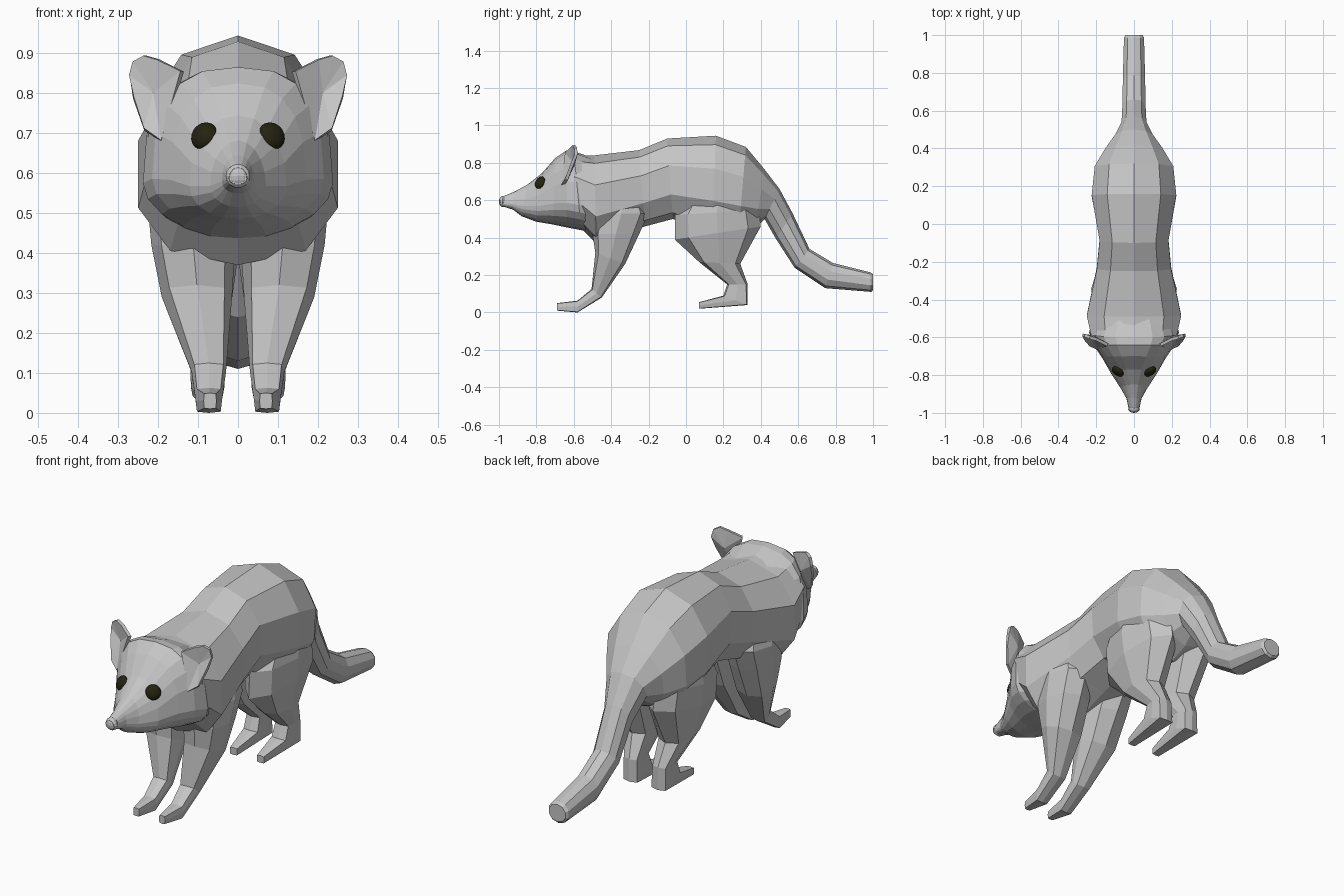
import bpy, bmesh, math
from mathutils import Vector, Matrix
from mathutils.bvhtree import BVHTree


def material(name, rgb):
    m = bpy.data.materials.new(name)
    m.diffuse_color = (*rgb, 1)
    return m


FUR = material("grey fur", (0.56, 0.56, 0.56))
DARK = material("dark eye", (0.018, 0.016, 0.005))


def finish(name, bm, mat, mirror=False):
    bmesh.ops.recalc_face_normals(bm, faces=bm.faces)
    me = bpy.data.meshes.new(name)
    bm.to_mesh(me)
    bm.free()
    me.materials.append(mat)
    ob = bpy.data.objects.new(name, me)
    bpy.context.collection.objects.link(ob)
    if mirror:
        ob.modifiers.new("mirror", 'MIRROR').use_mirror_merge = False
    return ob


def spow(v, p):
    return math.copysign(abs(v) ** p, v) if abs(v) > 1e-6 else 0.0


def loft(name, rows, n, drop=0.5, mirror=False):
    """Skin rings; each row is (yA, zA, yB, zB, centre x, half width, upper power, lower power)."""
    bm = bmesh.new()
    rings = []
    widest = max(math.sin(2 * math.pi * i / n) for i in range(n))
    for ya, za, yb, zb, xc, w, pu, pl in rows:
        a, b = Vector((xc, ya, za)), Vector((xc, yb, zb))
        mid = a.lerp(b, drop)
        ring = []
        for i in range(n):
            t = 2 * math.pi * i / n
            c, s = math.cos(t), math.sin(t)
            p = pu if c > 0 else pl
            co = mid + ((a - mid) if c > 0 else (mid - b)) * spow(c, p)
            co.x += w * spow(s / widest if abs(s) <= widest else s, p)
            ring.append(bm.verts.new(co))
        rings.append(ring)
    for r, s in zip(rings, rings[1:]):
        for i in range(n):
            j = (i + 1) % n
            bm.faces.new((r[i], r[j], s[j], s[i]))
    bm.faces.new(rings[0])
    bm.faces.new(rings[-1])
    return finish(name, bm, FUR, mirror)


# Body running into the tail
loft("body_and_tail", [
    (-0.60, 0.84, -0.59, 0.48, 0, 0.225, 0.85, 1.0),
    (-0.49, 0.84, -0.48, 0.37, 0, 0.25, 0.95, 0.8),
    (-0.25, 0.868, -0.22, 0.46, 0, 0.197, 0.95, 0.8),
    (-0.10, 0.93, -0.07, 0.50, 0, 0.182, 0.95, 0.8),
    (0.16, 0.945, 0.14, 0.42, 0, 0.224, 0.95, 0.95),
    (0.32, 0.885, 0.28, 0.41, 0, 0.208, 0.95, 0.95),
    (0.42, 0.765, 0.37, 0.45, 0, 0.15, 0.95, 0.9),
    (0.50, 0.66, 0.42, 0.50, 0, 0.10, 0.95, 0.9),
    (0.57, 0.53, 0.48, 0.395, 0, 0.066, 0.95, 0.95),
    (0.66, 0.34, 0.58, 0.24, 0, 0.061, 0.95, 0.95),
    (0.785, 0.265, 0.745, 0.13, 0, 0.059, 0.95, 0.95),
    (0.985, 0.215, 0.99, 0.11, 0, 0.053, 0.95, 0.95),
    (1.0, 0.205, 1.0, 0.12, 0, 0.044, 0.95, 0.95),
], 10)

# Head tapering to the snout, with low wide cheeks
head = loft("head", [
    (-0.48, 0.82, -0.46, 0.42, 0, 0.20, 0.8, 1.0),
    (-0.60, 0.862, -0.56, 0.44, 0, 0.238, 0.75, 1.05),
    (-0.64, 0.866, -0.64, 0.455, 0, 0.215, 0.75, 1.05),
    (-0.70, 0.825, -0.71, 0.47, 0, 0.17, 0.8, 1.0),
    (-0.77, 0.745, -0.80, 0.485, 0, 0.122, 0.95, 1.0),
    (-0.85, 0.682, -0.88, 0.515, 0, 0.07, 1.0, 1.0),
    (-0.92, 0.645, -0.925, 0.55, 0, 0.04, 0.9, 0.9),
    (-0.98, 0.62, -0.98, 0.567, 0, 0.028, 0.95, 0.95),
    (-0.995, 0.614, -0.995, 0.573, 0, 0.022, 0.95, 0.95),
], 20, 0.68)

# Front legs with paws
loft("front_legs", [
    (-0.47, 0.66, -0.24, 0.64, 0.12, 0.085, 1, 1),
    (-0.49, 0.53, -0.20, 0.53, 0.12, 0.107, 0.9, 1),
    (-0.50, 0.42, -0.25, 0.42, 0.112, 0.105, 0.8, 0.9),
    (-0.485, 0.32, -0.325, 0.26, 0.103, 0.088, 0.7, 0.7),
    (-0.505, 0.125, -0.45, 0.08, 0.073, 0.043, 0.5, 0.5),
    (-0.58, 0.063, -0.58, 0.0, 0.073, 0.033, 0.3, 0.3),
    (-0.69, 0.05, -0.69, 0.01, 0.07, 0.016, 0.3, 0.3),
], 8, mirror=True)

# Hind legs with paws
loft("hind_legs", [
    (0.04, 0.66, 0.32, 0.68, 0.11, 0.09, 1, 1),
    (-0.06, 0.52, 0.39, 0.55, 0.105, 0.108, 1.1, 1.1),
    (-0.06, 0.39, 0.40, 0.46, 0.10, 0.105, 1.1, 1),
    (0.07, 0.27, 0.29, 0.26, 0.09, 0.072, 0.8, 0.8),
    (0.22, 0.15, 0.33, 0.15, 0.078, 0.042, 0.5, 0.5),
    (0.20, 0.09, 0.33, 0.04, 0.076, 0.042, 0.3, 0.3),
    (0.07, 0.055, 0.07, 0.02, 0.073, 0.02, 0.3, 0.3),
], 8, mirror=True)

# Cupped ears
bm = bmesh.new()
rim = [bm.verts.new(c) for c in (
    (0.14, -0.64, 0.855), (0.20, -0.61, 0.885), (0.235, -0.60, 0.895),
    (0.262, -0.59, 0.88), (0.272, -0.588, 0.845), (0.262, -0.61, 0.79),
    (0.235, -0.64, 0.71), (0.19, -0.66, 0.68))]
cup = bm.verts.new((0.21, -0.60, 0.80))
for u, v in zip(rim, rim[1:] + rim[:1]):
    bm.faces.new((u, v, cup))
ears = finish("ears", bm, FUR, True)
solid = ears.modifiers.new("thickness", 'SOLIDIFY')
solid.thickness = 0.016
solid.offset = 0

# Eyes seated on the head surface
hm = bmesh.new()
hm.from_mesh(head.data)
tree = BVHTree.FromBMesh(hm)
hit, normal, _, _ = tree.ray_cast(Vector((0.084, -2, 0.693)), Vector((0, 1, 0)))
hm.free()
facing = (normal + Vector((0, -0.5, 0))).normalized()
bm = bmesh.new()
place = (Matrix.Translation(hit) @ facing.to_track_quat('Z', 'Y').to_matrix().to_4x4()
         @ Matrix.Diagonal((0.036, 0.036, 0.022, 1)))
bmesh.ops.create_uvsphere(bm, u_segments=20, v_segments=12, radius=1, matrix=place)
for f in bm.faces:
    f.smooth = True
finish("eyes", bm, DARK, True)

# Nose tip
bm = bmesh.new()
bmesh.ops.create_uvsphere(
    bm, u_segments=12, v_segments=8, radius=1,
    matrix=Matrix.Translation((0, -0.98, 0.593)) @ Matrix.Diagonal((0.031, 0.02, 0.03, 1)))
finish("nose", bm, FUR)
